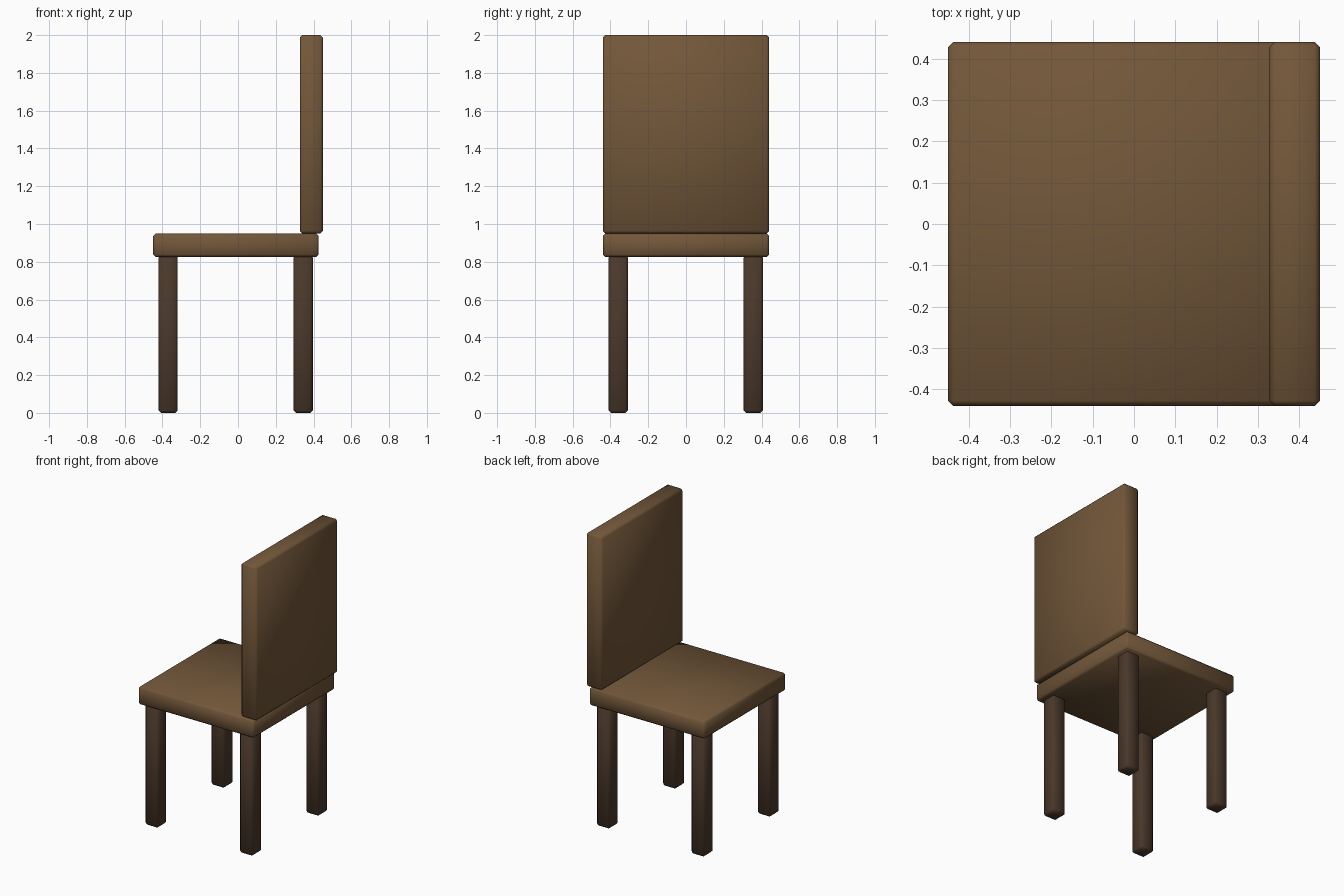
import bpy

if "Cube" in bpy.data.objects:
    bpy.data.objects.remove(bpy.data.objects["Cube"])


def material(name, rgb):
    mat = bpy.data.materials.new(name)
    mat.diffuse_color = (*rgb, 1)
    mat.use_nodes = True
    mat.node_tree.nodes["Principled BSDF"].inputs["Base Color"].default_value = mat.diffuse_color
    return mat


light_wood = material("light_wood", (0.17, 0.095, 0.042))
dark_wood = material("dark_wood", (0.07, 0.04, 0.024))


def box(name, lo, hi, mat, bevel=0.013):
    """Chamfered box between two opposite corners."""
    centre = [(a + b) / 2 for a, b in zip(lo, hi)]
    bpy.ops.mesh.primitive_cube_add(size=1, location=centre)
    ob = bpy.context.object
    ob.name = name
    ob.scale = [b - a for a, b in zip(lo, hi)]
    bpy.ops.object.transform_apply(location=False, rotation=False, scale=True)
    mod = ob.modifiers.new("chamfer", 'BEVEL')
    mod.width = bevel
    mod.segments = 1
    bpy.ops.object.modifier_apply(modifier=mod.name)
    bpy.ops.object.shade_smooth()
    ob.data.materials.append(mat)
    return ob


# Seat and backrest
box("seat", (-0.45, -0.44, 0.826), (0.427, 0.44, 0.949), light_wood)
box("backrest", (0.327, -0.44, 0.95), (0.45, 0.44, 2.0), light_wood)

# Four legs
for end, x in (("front", -0.37), ("rear", 0.345)):
    for side, y in (("left", -0.358), ("right", 0.356)):
        box(f"{end}_{side}_leg", (x - 0.051, y - 0.051, 0),
            (x + 0.051, y + 0.051, 0.835), dark_wood)
